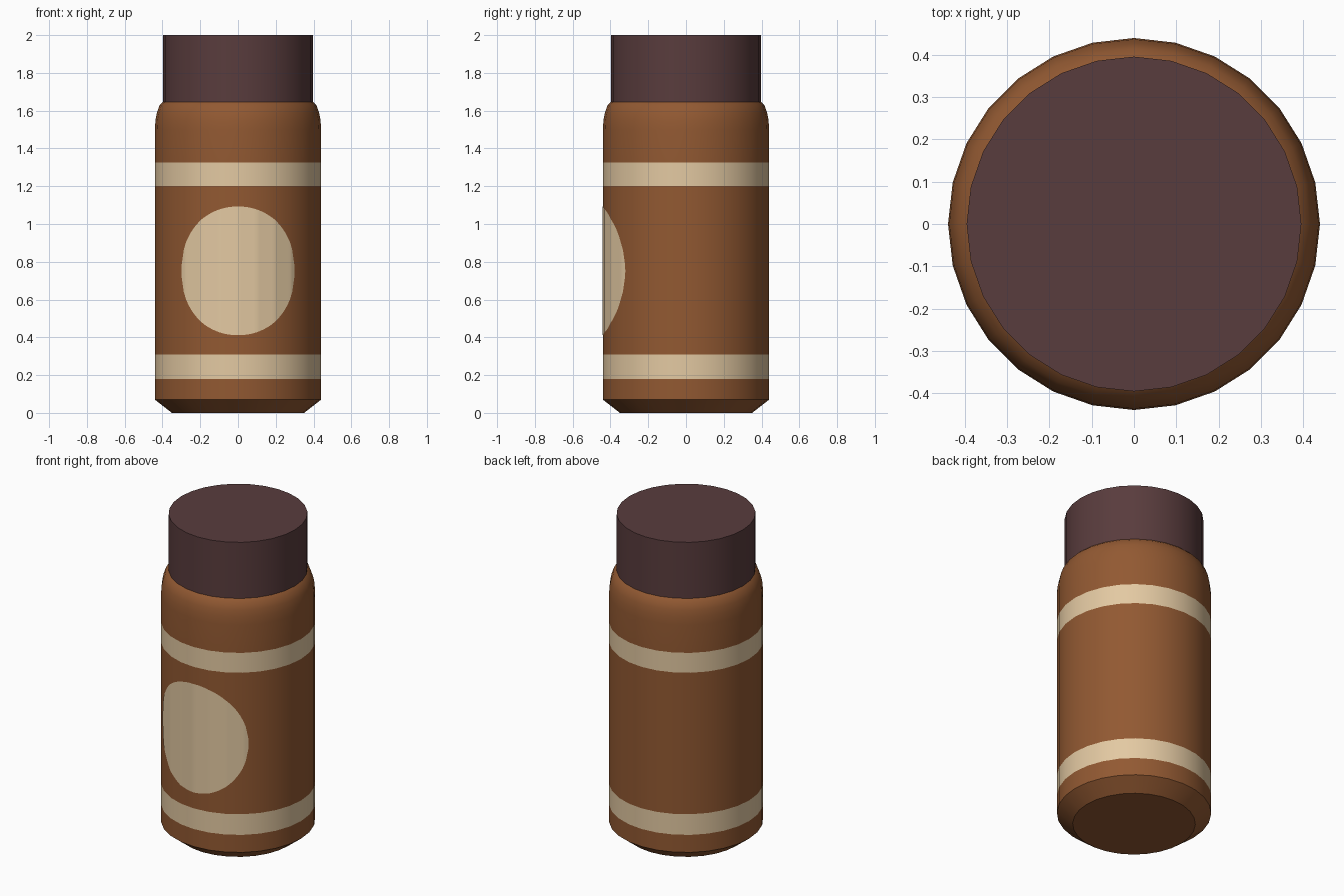
import bpy, math

if "Cube" in bpy.data.objects:
    bpy.data.objects.remove(bpy.data.objects["Cube"])

SIDES = 28
STEP = 2 * math.pi / SIDES


def material(name, rgb):
    lin = [((c / 255 + 0.055) / 1.055) ** 2.4 for c in rgb]
    m = bpy.data.materials.new(name)
    m.diffuse_color = (*lin, 1)
    m.use_nodes = True
    m.node_tree.nodes["Principled BSDF"].inputs["Base Color"].default_value = m.diffuse_color
    return m


brown = material("warm brown", (146, 89, 50))
cream = material("cream", (227, 201, 162))
dark = material("dark maroon", (89, 60, 61))


def make(name, verts, faces, mats):
    me = bpy.data.meshes.new(name)
    me.from_pydata(verts, [], faces)
    for m in mats:
        me.materials.append(m)
    ob = bpy.data.objects.new(name, me)
    bpy.context.collection.objects.link(ob)
    bpy.ops.object.select_all(action='DESELECT')
    ob.select_set(True)
    bpy.context.view_layer.objects.active = ob
    bpy.ops.object.shade_smooth_by_angle(angle=math.radians(32))
    return ob


def lathe(name, profile, mats):
    verts = [(r * math.cos(i * STEP), r * math.sin(i * STEP), z)
             for r, z in profile for i in range(SIDES)]
    faces = [tuple(reversed(range(SIDES)))]
    for k in range(len(profile) - 1):
        for i in range(SIDES):
            a, b = k * SIDES + i, k * SIDES + (i + 1) % SIDES
            faces.append((a, b, b + SIDES, a + SIDES))
    faces.append(tuple(range(len(verts) - SIDES, len(verts))))
    return make(name, verts, faces, mats)


# Bottle body, with two cream bands chosen by height
R = 0.44
BANDS = [(0.18, 0.31), (1.20, 1.325)]
body = lathe("bottle_body", [
    (0.35, 0), (R, 0.07), (R, 0.18), (R, 0.31), (R, 1.20), (R, 1.325), (R, 1.50),
    (0.437, 1.55), (0.429, 1.59), (0.415, 1.63), (0.395, 1.648)], [brown, cream])
for p in body.data.polygons:
    if any(lo < p.center.z < hi for lo, hi in BANDS):
        p.material_index = 1

# Lid
lathe("lid", [(0.396, 1.645), (0.396, 2.0)], [dark])

# Oval label: thin plate following the facets of the front
HALF, TALL, MID, SUB = math.radians(43), 0.34, 0.752, 6
n = int(HALF / STEP * SUB)
angles = [-HALF] + [i * STEP / SUB for i in range(-n, n + 1)] + [HALF]
verts, faces = [], []
for a in angles:
    local = (a + STEP * 100) % STEP - STEP / 2
    r = (R + 0.002) * math.cos(STEP / 2) / math.cos(local)
    h = TALL * math.sqrt(max(0, 1 - (a / HALF) ** 2)) + 0.001
    for s in (-1, 1):
        verts.append((r * math.sin(a), -r * math.cos(a), MID + s * h))
for i in range(len(angles) - 1):
    faces.append((2 * i, 2 * i + 2, 2 * i + 3, 2 * i + 1))
make("oval_label", verts, faces, [cream])
